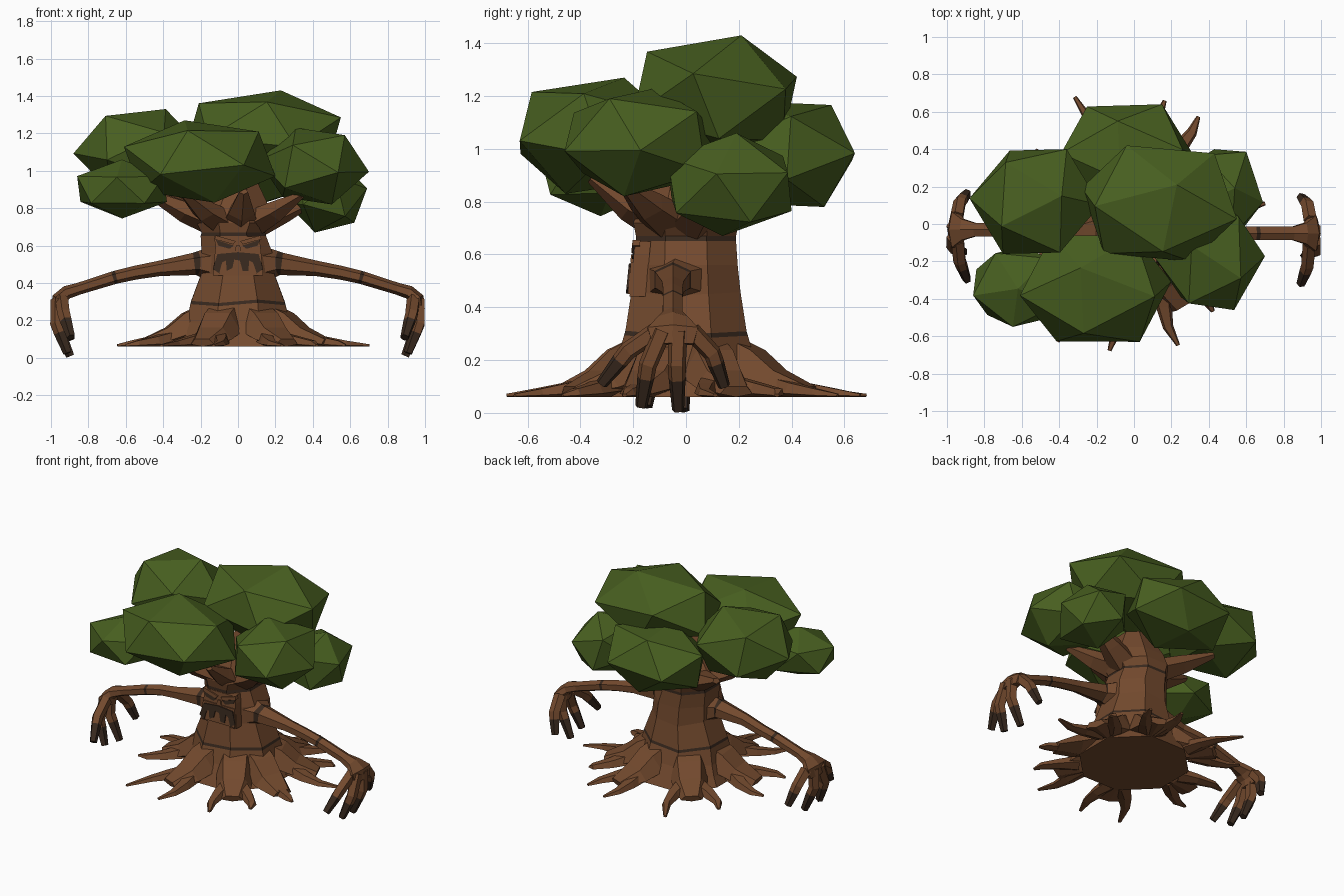
import bpy, bmesh, math
from mathutils import Vector, Matrix


def material(name, rgb):
    m = bpy.data.materials.new(name)
    m.diffuse_color = (*rgb, 1)
    return m


BARK = material("bark brown", (0.172, 0.068, 0.027))
DARK = material("dark bark", (0.04, 0.022, 0.013))
LEAF = material("leaf green", (0.064, 0.114, 0.014))


def finish(name, bm, mats):
    bmesh.ops.recalc_face_normals(bm, faces=bm.faces[:])
    me = bpy.data.meshes.new(name)
    bm.to_mesh(me)
    bm.free()
    for m in mats:
        me.materials.append(m)
    ob = bpy.data.objects.new(name, me)
    bpy.context.collection.objects.link(ob)
    return ob


def skin(name, rings, dark=()):
    """Bridge rings of points; segments listed in dark get the dark bark."""
    bm = bmesh.new()
    vs = [[bm.verts.new(p) for p in r] for r in rings]
    n = len(vs[0])
    for i in range(len(vs) - 1):
        for k in range(n):
            j = (k + 1) % n
            f = bm.faces.new((vs[i][k], vs[i][j], vs[i + 1][j], vs[i + 1][k]))
            f.material_index = int(i in dark)
    bm.faces.new(vs[0][::-1])
    end = bm.faces.new(vs[-1])
    end.material_index = int(len(vs) - 2 in dark)
    return finish(name, bm, (BARK, DARK))


def tube(name, pts, ref, dark=(), n=6, floor=None):
    """Tapered limb; each point is x, y, z, radius along ref, other radius."""
    rings = []
    pos = [Vector(p[:3]) for p in pts]
    for i, p in enumerate(pts):
        t = (pos[min(i + 1, len(pos) - 1)] - pos[max(i - 1, 0)]).normalized()
        a = Vector(ref)
        a = (a - t * a.dot(t)).normalized()
        b = t.cross(a)
        ring = []
        for k in range(n):
            w = 2 * math.pi * (k + 0.5) / n
            q = pos[i] + a * p[3] * math.cos(w) + b * p[4] * math.sin(w)
            if floor is not None:
                q.z = max(q.z, floor)
            ring.append(q)
        rings.append(ring)
    return skin(name, rings, dark)


# Trunk: height, x centre, x radius, y radius; thin dark creases at two heights
sections = [(0.06, 0, 0.33, 0.33), (0.12, 0, 0.30, 0.30), (0.19, 0, 0.275, 0.265),
            (0.285, 0, 0.255, 0.235), (0.302, 0, 0.25, 0.23), (0.45, 0, 0.195, 0.207),
            (0.56, -0.005, 0.19, 0.196), (0.652, -0.025, 0.175, 0.19),
            (0.67, -0.025, 0.17, 0.19), (0.72, -0.02, 0.20, 0.20),
            (0.80, -0.02, 0.19, 0.17), (0.95, 0, 0.10, 0.10)]
octagon = [(math.cos(math.radians(22.5 + 45 * k)) * 1.08,
            math.sin(math.radians(22.5 + 45 * k)) * 1.08) for k in range(8)]
skin("trunk", [[(cx + rx * c, ry * s, z + (0.01 * math.sin(k * 2.3) if 0.2 < z < 0.5 else 0))
                for k, (c, s) in enumerate(octagon)] for z, cx, rx, ry in sections],
     dark=(3, 7))

# Roots: each broad lobe splits into prongs given as angle in degrees and reach
roots = [((9, 0.71), (35, 0.60)), ((59, 0.67), (76, 0.68)), ((115, 0.75), (143, 0.66)),
         ((173, 0.65), (200, 0.64)), ((237, 0.75), (259, 0.69)), ((290, 0.69), (312, 0.63)),
         ((338, 0.62),)]


def at(r, deg, z, h, w):
    a = math.radians(deg)
    return (r * math.cos(a), r * math.sin(a), z, h, w)


for prongs in roots:
    mid = sum(p[0] for p in prongs) / len(prongs)
    tube("root_lobe", [at(0.14, mid, 0.22, 0.10, 0.12), at(0.26, mid, 0.165, 0.10, 0.125),
                       at(0.37, mid, 0.115, 0.06, 0.115), at(0.51, mid, 0.08, 0.026, 0.07)],
         (0, 0, 1), n=5, floor=0.06)
    for deg, reach in prongs:
        bend = deg + (deg - mid) * 0.15
        tube("root_prong", [at(0.36, (deg + mid) / 2, 0.10, 0.05, 0.06),
                            at(0.47, deg, 0.085, 0.036, 0.045),
                            at(0.58, bend, 0.074, 0.022, 0.03),
                            at(reach, deg, 0.066, 0.008, 0.011)],
             (0, 0, 1), n=5, floor=0.06)

# Arms with broad palms and four curled, dark tipped fingers
arm = [(0.13, -0.03, 0.50, 0.14, 0.10), (0.215, -0.05, 0.505, 0.082, 0.066),
       (0.233, -0.05, 0.502, 0.075, 0.06), (0.42, -0.05, 0.478, 0.047, 0.041),
       (0.55, -0.05, 0.455, 0.043, 0.037), (0.65, -0.05, 0.432, 0.042, 0.035),
       (0.668, -0.05, 0.427, 0.042, 0.035), (0.85, -0.05, 0.37, 0.042, 0.032),
       (0.915, -0.05, 0.35, 0.065, 0.036), (0.958, -0.05, 0.315, 0.11, 0.038),
       (0.965, -0.05, 0.26, 0.09, 0.034)]
fingers = [((0.94, -0.11, 0.31), (0.93, -0.22, 0.235), (0.892, -0.32, 0.11)),
           ((0.965, -0.09, 0.31), (0.968, -0.145, 0.18), (0.91, -0.17, 0.025)),
           ((0.965, -0.03, 0.31), (0.968, -0.035, 0.18), (0.895, -0.03, 0.010)),
           ((0.945, 0.02, 0.31), (0.93, 0.10, 0.225), (0.892, 0.145, 0.10))]
for s, dy in ((1, 0), (-1, 0.02)):
    tube("arm", [(s * x, y + (dy if x > 0.5 else 0), z, a, b) for x, y, z, a, b in arm],
         (0, 1, 0), dark=(1, 5))
    for base, mid, tip in fingers:
        b, m, t = Vector(base), Vector(mid), Vector(tip)
        path = [(b, 0.038), (m, 0.036), (m.lerp(t, 0.3), 0.034), (t, 0.024)]
        tube("finger", [(s * p.x, p.y + dy, p.z, r, r) for p, r in path],
             (1, 0, 0), dark=(2,), n=5)

# Thick branches rising from the trunk into the crown
for x, y, z in [(-0.42, 0.27, 0.87), (-0.30, -0.34, 0.89), (0.34, -0.24, 0.87),
                (0.42, 0.12, 0.85), (-0.48, -0.08, 0.88), (0.03, -0.36, 0.89)]:
    tube("branch", [(x * 0.15, y * 0.15, 0.70, 0.08, 0.12),
                    (x * 0.6, y * 0.6, 0.785, 0.06, 0.075),
                    (x, y, z, 0.02, 0.025)], (0, 0, 1), n=5)


# Face: slightly tilted panel with plates on its front
def face_y(z):
    return -0.203 - (0.55 - z) * 0.10


def plate(name, pts, out, depth, mat):
    bm = bmesh.new()
    front = [bm.verts.new((x, face_y(z) - out, z)) for x, z in pts]
    back = [bm.verts.new((x, face_y(z) - out + depth, z)) for x, z in pts]
    bm.faces.new(front)
    bm.faces.new(back[::-1])
    for i in range(len(pts)):
        j = (i + 1) % len(pts)
        bm.faces.new((front[i], front[j], back[j], back[i]))
    finish(name, bm, (mat,))


plate("face_panel", [(-0.135, 0.44), (0.135, 0.44), (0.12, 0.60), (0.11, 0.65),
                     (-0.13, 0.65), (-0.12, 0.60)], 0, 0.06, BARK)
plate("lip", [(-0.13, 0.45), (0.13, 0.45), (0.12, 0.57), (-0.12, 0.57)], 0.008, 0.03, BARK)
plate("mouth", [(-0.135, 0.475), (-0.10, 0.452), (-0.085, 0.51), (-0.065, 0.52),
                (-0.06, 0.465), (-0.03, 0.48), (-0.02, 0.525), (0.01, 0.52),
                (0.025, 0.465), (0.055, 0.465), (0.06, 0.52), (0.08, 0.51),
                (0.10, 0.452), (0.135, 0.475), (0.11, 0.555), (0, 0.565),
                (-0.11, 0.555)], 0.015, 0.008, DARK)
for s in (1, -1):
    plate("eye", [(s * x, z) for x, z in [(0.105, 0.60), (0.045, 0.583), (0.022, 0.60),
                                          (0.12, 0.632)]], 0.005, 0.008, DARK)
    plate("brow", [(s * x, z) for x, z in [(0.125, 0.634), (0.025, 0.606), (0.012, 0.624),
                                           (0.12, 0.655)]], 0.010, 0.03, BARK)
plate("nose", [(-0.018, 0.57), (0.018, 0.57), (0.01, 0.60), (-0.01, 0.60)], 0.010, 0.03, BARK)

# Crown: faceted clumps fitted to low and high corners, with peak direction and spin
clumps = [((-0.28, -0.20, 0.97), (0.55, 0.42, 1.43), (0.22, 0.30, 1), 0.855),
          ((-0.61, -0.63, 0.83), (0.20, -0.06, 1.27), (-0.2, 0.35, 1), 0.9),
          ((0.11, -0.46, 0.82), (0.70, 0.11, 1.23), (-0.35, 0.2, 1), 0.7),
          ((0.26, -0.07, 0.67), (0.69, 0.40, 1.06), (0.3, 0.1, 1), 1.02),
          ((-0.88, -0.16, 0.88), (-0.18, 0.40, 1.33), (0.45, 0.1, 1), 1.17),
          ((-0.86, -0.55, 0.745), (-0.38, -0.12, 1.06), (-0.1, -0.9, 0.4), 0.2),
          ((-0.39, 0.12, 0.78), (0.31, 0.64, 1.18), (-0.15, 0.7, 1), 0.942)]
for lo, hi, peak, spin in clumps:
    bm = bmesh.new()
    bmesh.ops.create_icosphere(bm, subdivisions=1, radius=1)
    turn = Vector((0, 0, 1)).rotation_difference(Vector(peak)).to_matrix()
    bm.transform((turn @ Matrix.Rotation(spin, 3, "Z")).to_4x4())
    for ax in range(3):
        c = [v.co[ax] for v in bm.verts]
        a, b = min(c), max(c)
        for v in bm.verts:
            v.co[ax] = lo[ax] + (v.co[ax] - a) / (b - a) * (hi[ax] - lo[ax])
    finish("leaf_clump", bm, (LEAF,))
